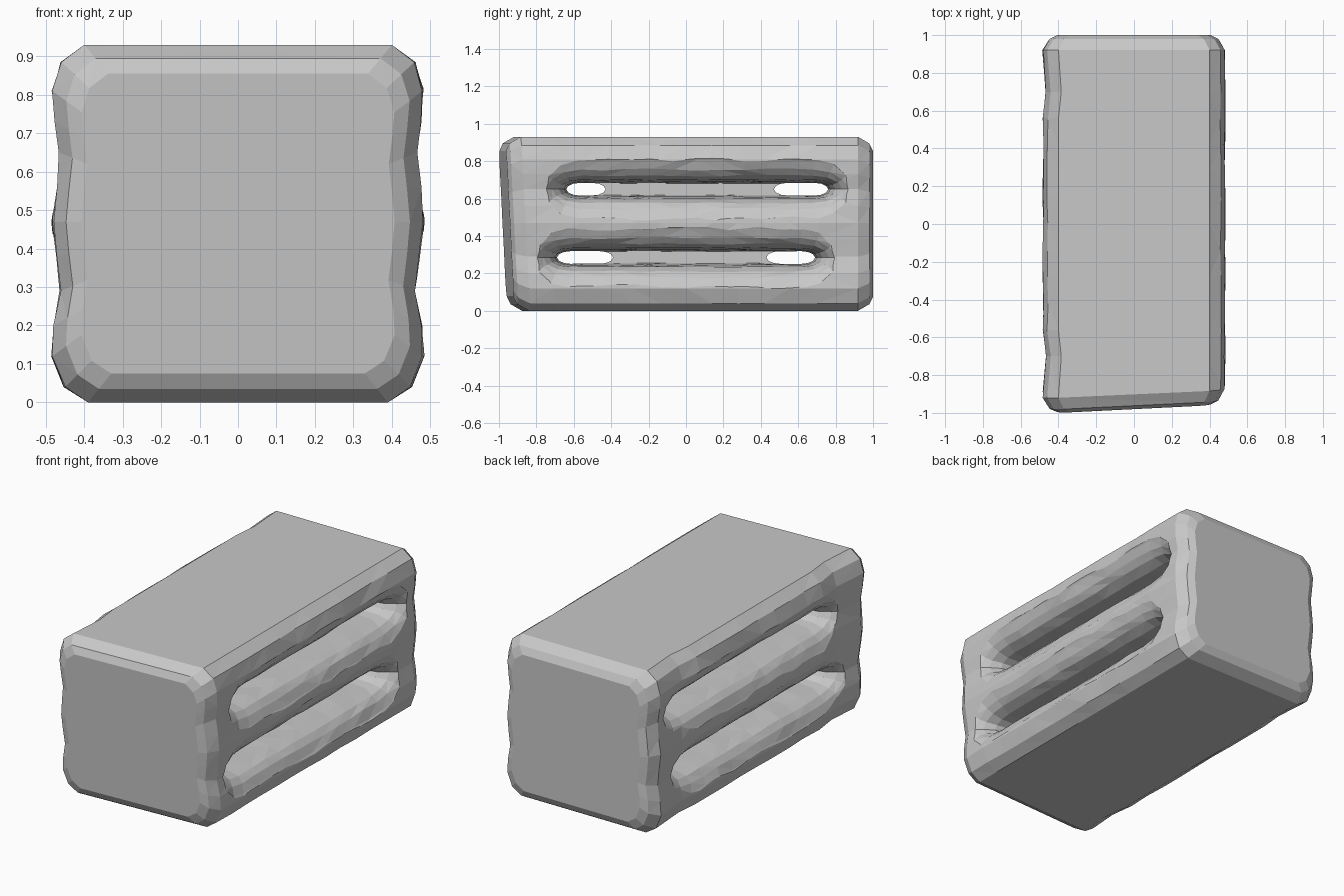
import bpy, bmesh, math, random

random.seed(4)
if "Cube" in bpy.data.objects:
    bpy.data.objects.remove(bpy.data.objects["Cube"])

grey = bpy.data.materials.new("plain grey")
grey.use_nodes = True
colour = (0.58, 0.58, 0.58, 1)
grey.diffuse_color = colour
grey.node_tree.nodes["Principled BSDF"].inputs["Base Color"].default_value = colour


def jitter(amount):
    return random.uniform(-amount, amount)


def loft(name, rings):
    """Skin a list of closed rings and cap both ends."""
    bm = bmesh.new()
    loops = [[bm.verts.new(p) for p in ring] for ring in rings]
    for a, b in zip(loops, loops[1:]):
        for i in range(len(a)):
            j = (i + 1) % len(a)
            bm.faces.new((a[i], a[j], b[j], b[i]))
    bm.faces.new(loops[0][::-1])
    bm.faces.new(loops[-1])
    bmesh.ops.triangulate(bm, faces=[f for f in bm.faces if len(f.verts) == 4])
    bmesh.ops.recalc_face_normals(bm, faces=bm.faces)
    mesh = bpy.data.meshes.new(name)
    bm.to_mesh(mesh)
    bm.free()
    mesh.materials.append(grey)
    obj = bpy.data.objects.new(name, mesh)
    bpy.context.collection.objects.link(obj)
    return obj


# Block: slightly waisted cross-section swept front to back with rounded ends
half = [(.39, 0), (.45, .04), (.482, .12), (.478, .2), (.463, .29), (.474, .38),
        (.482, .47), (.474, .56), (.464, .65), (.474, .73), (.481, .81),
        (.458, .885), (.4, .93)]
section = half + [(-x, z) for x, z in reversed(half)]
ends = [(1, .075), (.98, .035), (.92, 0)]
stations = [(-y, s) for y, s in ends]
stations += [(-.7 + .14 * i, 0) for i in range(11)]
stations += [(y, s) for y, s in reversed(ends)]

rings = []
for y, inset in stations:
    ring = []
    for x, z in section:
        px = x * (1 - inset / .485)
        pz = .465 + (z - .465) * (1 - inset / .465)
        if inset == 0 and .03 < z < .9:
            px += jitter(.004)
        # Shallow dents in the right side near both ends
        if x < 0 and abs(abs(y) - .7) < .01:
            px += .015
        # The front end leans back towards its lower left corner
        lean = .05 * (px + .4) + .05 * (.85 - pz) if y < -.8 else 0
        ring.append((px, y + max(lean, 0), pz))
    rings.append(ring)
block = loft("slatted_block", rings)


def slot_ring(x, y0, y1, zc, h, rough):
    """Long slot outline with tapered ends at depth x."""
    pts = []
    reach = min(h * 2.2, .18)
    for sign in (1, -1):
        tip, far = (y1, y0) if sign > 0 else (y0, y1)
        for k in range(7):
            a = math.radians(-90 + 30 * k)
            pts.append((x, tip - sign * reach * (1 - math.cos(a)),
                        zc + sign * h * math.sin(a)))
        a, b = tip - sign * reach, far + sign * reach
        for k in range(1, 10):
            pts.append((x, a + (b - a) * k / 10, zc + sign * h + jitter(rough)))
    return pts


def cut(tool):
    mod = block.modifiers.new(tool.name, "BOOLEAN")
    mod.operation = "DIFFERENCE"
    mod.solver = "EXACT"
    mod.object = tool
    tool.hide_render = True
    tool.hide_set(True)


# Flared grooves from both sides leave a thin web in the middle of each slot
flare = [(.51, .2, .14), (.477, .15, .12), (.455, .105, .1), (.425, .073, .075),
         (.37, .05, .04), (.25, .04, .012), (.01, .032, 0)]
slots = [("lower", .285, -.69, .69, [(-.69, -.39), (.43, .69)]),
         ("upper", .65, -.64, .76, [(-.64, -.43), (.47, .76)])]
for label, zc, y0, y1, holes in slots:
    for side, s in (("left", 1), ("right", -1)):
        cut(loft(f"{label}_{side}_groove_cutter",
                 [slot_ring(s * x, y0 - grow, y1 + grow, zc, h, h * .06)
                  for x, h, grow in flare]))
    # Openings through the web near both ends
    for n, (a, b) in enumerate(holes):
        cut(loft(f"{label}_hole_cutter_{n}",
                 [slot_ring(x, a, b, zc, .034, 0) for x in (-.06, .06)]))

# Apply the cuts and discard the cutters
bpy.context.view_layer.update()
deps = bpy.context.evaluated_depsgraph_get()
mesh = bpy.data.meshes.new_from_object(block.evaluated_get(deps))
tools = [m.object for m in block.modifiers]
block.modifiers.clear()
block.data = mesh
for tool in tools:
    bpy.data.objects.remove(tool)
